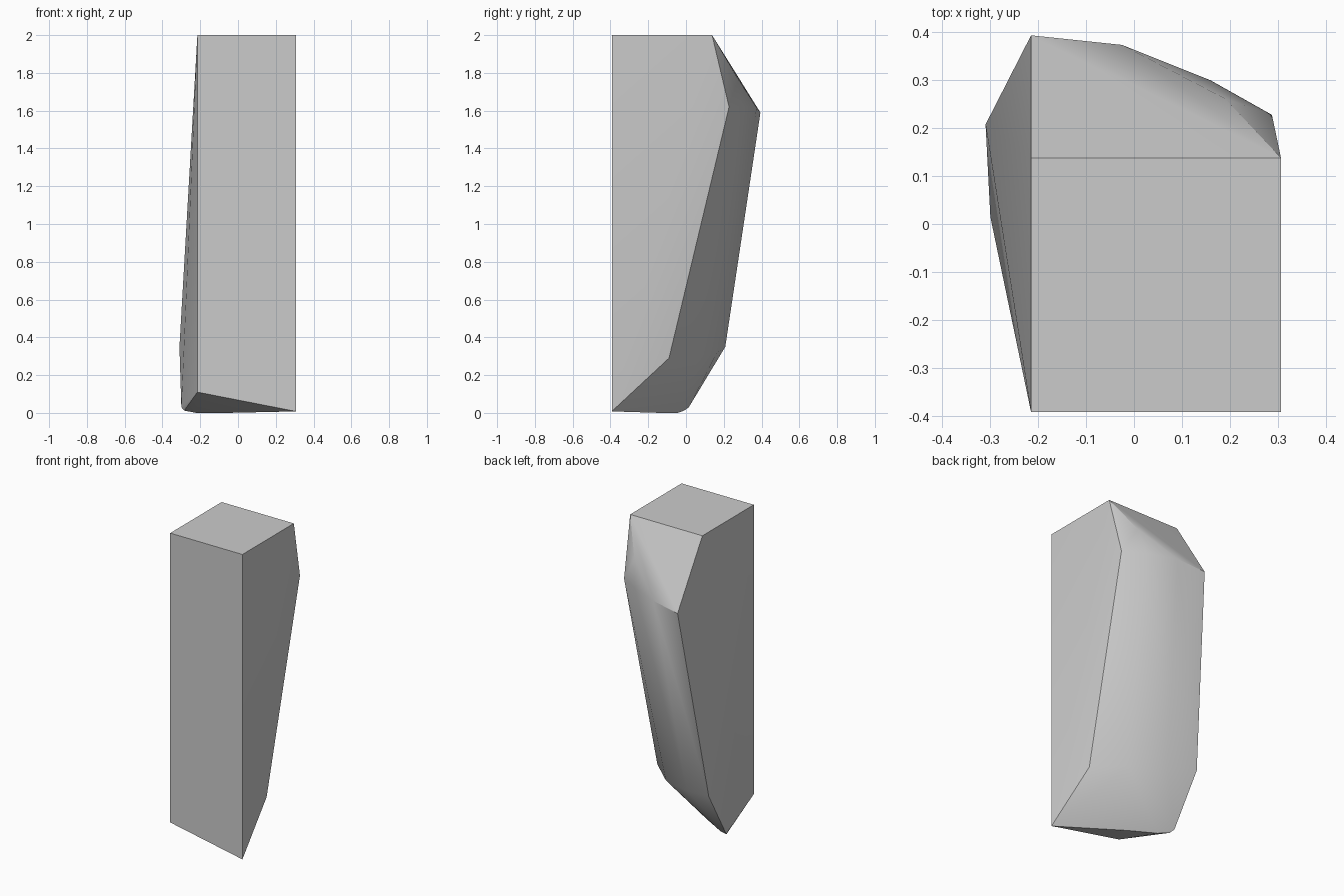
import bpy
import bmesh
import math

cube = bpy.data.objects.get("Cube")
if cube:
    bpy.data.objects.remove(cube, do_unlink=True)

grey = bpy.data.materials.new("plain_grey")
grey.use_nodes = True
colour = (0.6, 0.6, 0.6, 1)
grey.diffuse_color = colour
grey.node_tree.nodes["Principled BSDF"].inputs["Base Color"].default_value = colour

LEFT, RIGHT, FRONT, TOP_BACK = -0.215, 0.307, -0.393, 0.138

# Square flat top and the slanted lower front edge
top_corners = [(x, y, 2) for x in (LEFT, RIGHT) for y in (FRONT, TOP_BACK)]
front_foot = [(LEFT, FRONT, 0.11), (RIGHT, FRONT, 0.008)]

# Bulging upper rim of the back, with one shoulder point
upper_rim = [(LEFT, 0.394, 1.59), (-0.025, 0.374, 1.615),
             (0.16, 0.30, 1.62), (0.288, 0.228, 1.62)]
shoulder = [(0.19, 0.262, 1.79)]

# Lower rim of the back, where it turns under
lower_rim = [(-0.31, 0.208, 0.35), (-0.12, 0.165, 0.32),
             (0.10, 0.065, 0.29), (0.27, -0.09, 0.29)]

# Rounded lip along the bottom
lip = [(-0.30, 0.015, 0.03), (-0.285, -0.01, 0.012),
       (-0.22, -0.045, 0), (-0.06, -0.135, 0)]

# Faceted block stretched around all the outlines
bm = bmesh.new()
for p in top_corners + front_foot + upper_rim + shoulder + lower_rim + lip:
    bm.verts.new(p)
bmesh.ops.convex_hull(bm, input=bm.verts[:])
bmesh.ops.recalc_face_normals(bm, faces=bm.faces[:])
bmesh.ops.dissolve_limit(bm, angle_limit=math.radians(0.5),
                         verts=bm.verts[:], edges=bm.edges[:])

mesh = bpy.data.meshes.new("faceted_block")
bm.to_mesh(mesh)
bm.free()
block = bpy.data.objects.new("faceted_block", mesh)
mesh.materials.append(grey)
bpy.context.collection.objects.link(block)

# Soft back facets, crisp corners
bpy.ops.object.select_all(action="DESELECT")
block.select_set(True)
bpy.context.view_layer.objects.active = block
bpy.ops.object.shade_smooth_by_angle(angle=math.radians(30))
